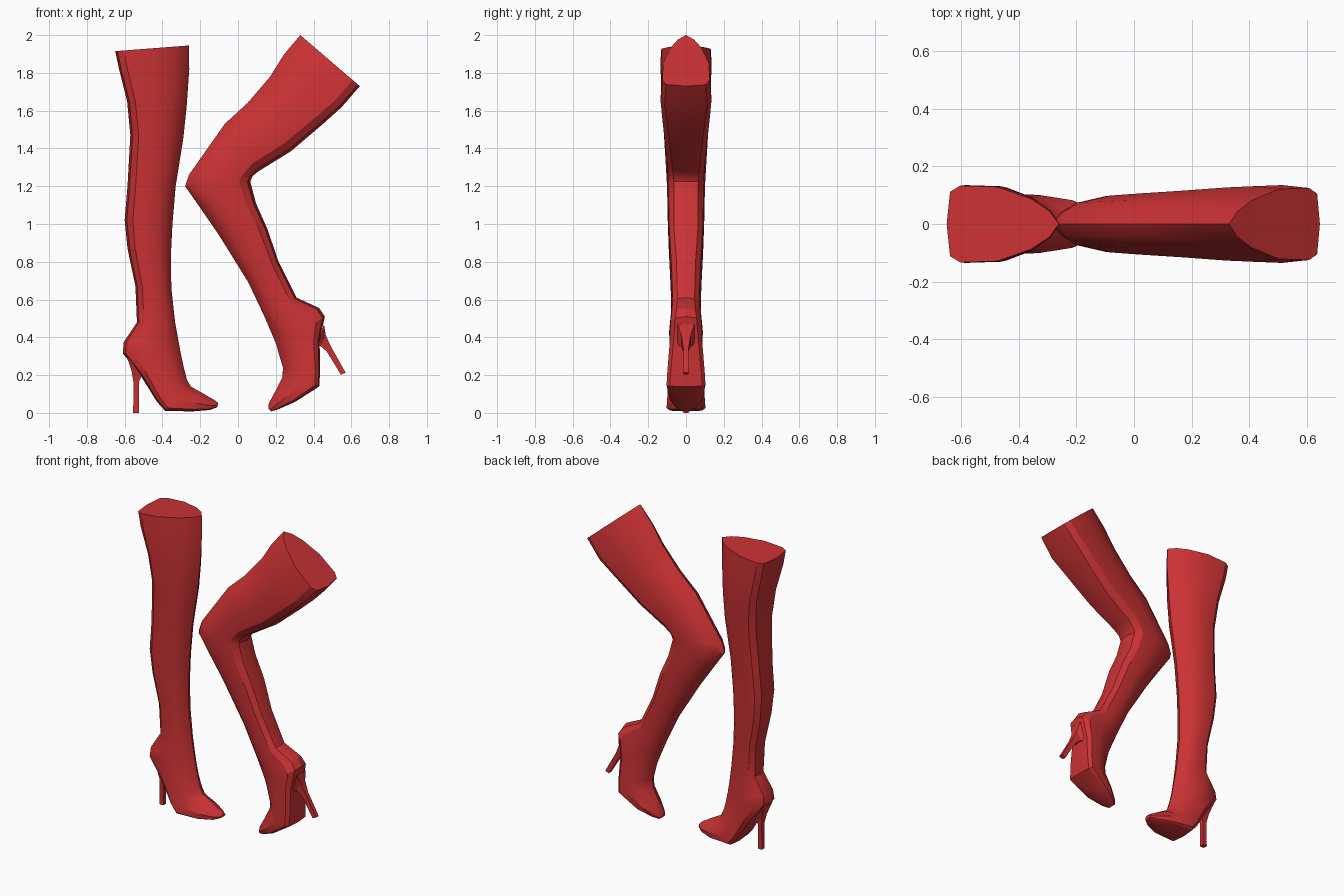
import bpy, bmesh

red = bpy.data.materials.new("red leather")
red.diffuse_color = (0.60, 0.032, 0.034, 1)

# half cross-sections from back (0) to front (1): squared back / oval
SQUARE = [(0, 0), (.03, .84), (.12, 1), (.45, .97), (.75, .66), (.91, .35), (1, 0)]
OVAL = [(0, 0), (.06, .48), (.22, .86), (.5, 1), (.78, .84), (.94, .46), (1, 0)]


def section(back, front, w, r):
    """Closed ring spanning back->front in the xz plane, half width w, roundness r."""
    half = [(a[0] * (1 - r) + b[0] * r, a[1] * (1 - r) + b[1] * r)
            for a, b in zip(SQUARE, OVAL)]
    ring = half + [(t, -y) for t, y in half[-2:0:-1]]
    return [(back[0] + (front[0] - back[0]) * t, y * w,
             back[1] + (front[1] - back[1]) * t) for t, y in ring]


def loft(name, rings):
    bm = bmesh.new()
    loops = [[bm.verts.new(p) for p in ring] for ring in rings]
    n = len(loops[0])
    for a, b in zip(loops, loops[1:]):
        for i in range(n):
            j = (i + 1) % n
            bm.faces.new((a[i], a[j], b[j], b[i]))
    bm.faces.new(loops[0])
    bm.faces.new(loops[-1])
    bmesh.ops.recalc_face_normals(bm, faces=bm.faces)
    me = bpy.data.meshes.new(name)
    bm.to_mesh(me)
    bm.free()
    me.materials.append(red)
    ob = bpy.data.objects.new(name, me)
    bpy.context.collection.objects.link(ob)
    bpy.ops.object.select_all(action='DESELECT')
    ob.select_set(True)
    bpy.context.view_layer.objects.active = ob
    bpy.ops.object.shade_smooth_by_angle(angle=0.5)
    return ob


def boot(name, rows):
    loft(name, [section((a, b), (c, d), w, r) for a, b, c, d, w, r in rows])


def heel(name, rows):
    loft(name, [[(a, w, b), (c, w, d), (c, -w, d), (a, -w, b)] for a, b, c, d, w in rows])


# standing boot: back x,z / front x,z / half width / roundness
boot("straight_boot", [
    (-.65, 1.915, -.26, 1.945, .133, 0),
    (-.63, 1.82, -.258, 1.82, .135, 0),
    (-.587, 1.65, -.272, 1.62, .13, .2),
    (-.57, 1.47, -.29, 1.45, .118, .4),
    (-.585, 1.2, -.33, 1.2, .102, .5),
    (-.60, 1.02, -.347, 1.0, .098, .5),
    (-.585, .87, -.355, .84, .092, .6),
    (-.543, .67, -.353, .66, .082, .7),
    (-.535, .48, -.333, .48, .077, .7),
    (-.605, .375, -.315, .38, .085, .7),
    (-.61, .315, -.302, .31, .09, .6),
    (-.52, .205, -.287, .24, .09, .3),
    (-.43, .06, -.27, .175, .1, .1),
    (-.385, .01, -.25, .14, .103, 0),
    (-.24, .008, -.18, .1, .085, 0),
    (-.15, .015, -.125, .068, .05, 0),
    (-.11, .03, -.105, .052, .025, 0)])

# raised boot with bent knee
boot("bent_boot", [
    (.645, 1.73, .33, 2.0, .125, 0),
    (.55, 1.62, .245, 1.9, .135, 0),
    (.45, 1.53, .17, 1.78, .13, .2),
    (.28, 1.385, .05, 1.64, .118, .4),
    (.11, 1.28, -.07, 1.53, .108, .5),
    (.078, 1.255, -.26, 1.26, .1, .5),
    (.065, 1.225, -.28, 1.2, .098, .5),
    (.095, 1.11, -.21, 1.1, .098, .5),
    (.155, .975, -.10, .94, .095, .5),
    (.215, .80, .055, .69, .085, .7),
    (.31, .61, .14, .51, .077, .7),
    (.43, .555, .185, .405, .085, .7),
    (.46, .51, .205, .355, .09, .6),
    (.432, .385, .22, .30, .09, .3),
    (.435, .22, .238, .24, .1, .1),
    (.43, .14, .235, .19, .103, 0),
    (.305, .06, .195, .11, .085, 0),
    (.215, .02, .163, .05, .05, 0),
    (.175, .008, .16, .025, .025, 0)])

# stiletto heels
heel("straight_boot_heel", [
    (-.59, .30, -.49, .22, .045),
    (-.563, .22, -.51, .20, .024),
    (-.553, .16, -.525, .16, .014),
    (-.555, 0, -.525, 0, .014)])
heel("bent_boot_heel", [
    (.455, .47, .42, .35, .045),
    (.465, .41, .435, .355, .024),
    (.495, .345, .47, .325, .014),
    (.57, .213, .545, .202, .014)])
